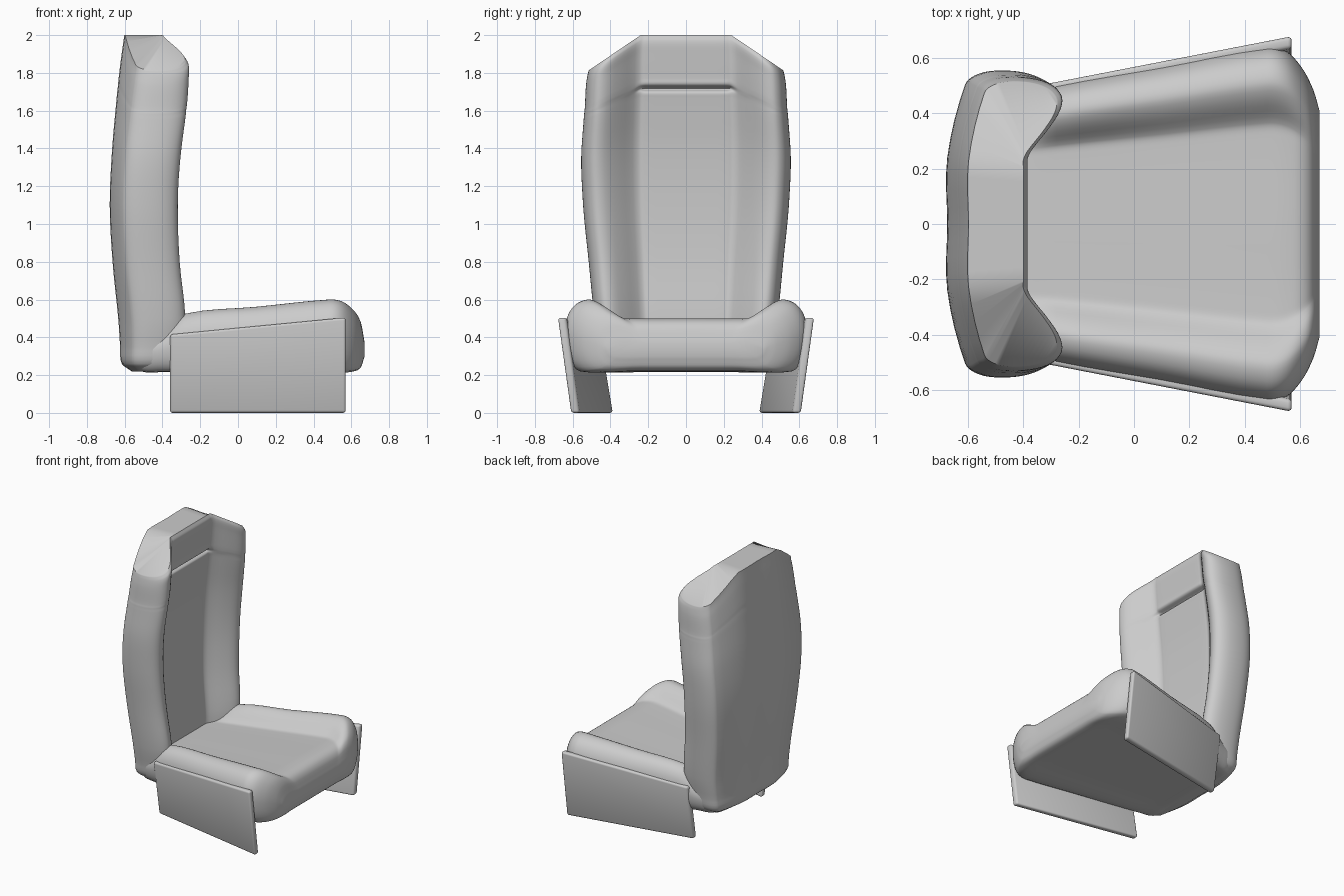
import bpy, bmesh, math
from mathutils import Vector

if "Cube" in bpy.data.objects:
    bpy.data.objects.remove(bpy.data.objects["Cube"])


def spline(ts, ps, t):
    """Smooth curve through points ps at parameters ts."""
    n = len(ts)
    i = max(j for j in range(n - 1) if j == 0 or ts[j] <= t)

    def tangent(j):
        a, b = max(j - 1, 0), min(j + 1, n - 1)
        return (ps[b] - ps[a]) / (ts[b] - ts[a])
    h = ts[i + 1] - ts[i]
    s = (t - ts[i]) / h
    return (ps[i] * (2*s**3 - 3*s**2 + 1) + tangent(i) * (h * (s**3 - 2*s**2 + s))
            + ps[i + 1] * (3*s**2 - 2*s**3) + tangent(i + 1) * (h * (s**3 - s**2)))


def subdivide(ts, k):
    out = [a + (b - a) * j / k for a, b in zip(ts, ts[1:]) for j in range(k)]
    return out + [ts[-1]]


def smooth_rows(rows, k):
    """Interpolate a table of section sizes keyed by its first column."""
    ts = [r[0] for r in rows]
    cols = list(zip(*rows))[1:]
    return [[t] + [spline(ts, c, t) for c in cols] for t in subdivide(ts, k)]


def smooth_half(points, k):
    ts = [0.0]
    for a, b in zip(points, points[1:]):
        ts.append(ts[-1] + max((b - a).length, 1e-4))
    return [spline(ts, points, t) for t in subdivide(ts, k)]


def loft(name, halves):
    """Skin half sections (centre to centre), mirrored across y = 0."""
    bm = bmesh.new()
    m = len(halves[0])
    n = 2 * m - 2
    rings = []
    for half in halves:
        full = half + [Vector((p.x, -p.y, p.z)) for p in half[-2:0:-1]]
        rings.append([bm.verts.new(p) for p in full])
    for a, b in zip(rings, rings[1:]):
        for i in range(n):
            bm.faces.new((a[i], a[(i + 1) % n], b[(i + 1) % n], b[i]))
    # end caps run as strips between the two sides of the section
    for r in (rings[0], rings[-1]):
        for i in range((m - 1) // 2):
            q = (i, i + 1, m - 2 - i, m - 1 - i)
            for ids in (q, [(n - j) % n for j in q]):
                vs = list(dict.fromkeys(r[j] for j in ids))
                if len(vs) > 2:
                    bm.faces.new(vs)
    return finish(name, bm)


def finish(name, bm, angle=45):
    bmesh.ops.recalc_face_normals(bm, faces=bm.faces)
    me = bpy.data.meshes.new(name)
    bm.to_mesh(me)
    bm.free()
    ob = bpy.data.objects.new(name, me)
    bpy.context.collection.objects.link(ob)
    bpy.ops.object.select_all(action='DESELECT')
    bpy.context.view_layer.objects.active = ob
    ob.select_set(True)
    bpy.ops.object.shade_smooth_by_angle(angle=math.radians(angle))
    return ob


# Backrest: z, half width, centre x, bolster x, back x, groove depth
back_rows = [
    (0.22, 0.38, -0.44, -0.40, -0.56, 0), (0.26, 0.44, -0.42, -0.33, -0.612, 0),
    (0.35, 0.46, -0.42, -0.30, -0.62, 0), (0.50, 0.485, -0.42, -0.28, -0.63, 0),
    (0.80, 0.515, -0.45, -0.31, -0.66, 0), (1.10, 0.545, -0.46, -0.32, -0.675, 0),
    (1.40, 0.555, -0.45, -0.305, -0.662, 0), (1.67, 0.542, -0.42, -0.277, -0.638, 0),
    (1.70, 0.54, -0.415, -0.275, -0.635, 0.005), (1.717, 0.539, -0.411, -0.273, -0.633, 0.035),
    (1.735, 0.537, -0.405, -0.271, -0.631, 0), (1.77, 0.535, -0.40, -0.268, -0.628, 0),
    (1.90, 0.53, -0.388, -0.262, -0.612, 0), (1.97, 0.522, -0.385, -0.262, -0.602, 0),
    (2.00, 0.515, -0.40, -0.28, -0.598, 0)]


def back_section(z, w, c, b, k, g):
    front = [(0, 0, 1), (0.40, 0, 1), (0.45, 0, 0.4), (0.51, 0.12, 0),
             (0.66, 0.62, 0), (0.78, 0.94, 0), (0.87, 1, 0)]
    rear = [(0.94, 0.08), (0.985, 0.25), (1, 0.5), (0.98, 0.70), (0.92, 0.82), (0.44, 1), (0, 1)]
    pts = [Vector((c + f * (b - c) - g * q, u * w, z)) for u, f, q in front]
    pts += [Vector((b + f * (k - b), u * w, z)) for u, f in rear]
    half = smooth_half(pts, 4)
    for p in half:      # top slopes down towards the shoulders
        drop = 0.19 * max(0, (p.y - 0.24) / 0.28)
        p.z -= drop * max(0, (z - 1.2) / 0.8)
    return half


loft("backrest", [back_section(*r) for r in smooth_rows(back_rows, 4)])

# Seat cushion: x, half width, centre z, bolster z, bottom z
seat_rows = [
    (-0.54, 0.40, 0.36, 0.38, 0.25), (-0.50, 0.44, 0.40, 0.42, 0.22),
    (-0.40, 0.47, 0.42, 0.445, 0.22), (-0.28, 0.50, 0.432, 0.525, 0.22),
    (0.10, 0.57, 0.465, 0.562, 0.22), (0.48, 0.642, 0.497, 0.60, 0.22),
    (0.55, 0.625, 0.50, 0.59, 0.22), (0.61, 0.56, 0.49, 0.545, 0.225),
    (0.65, 0.48, 0.45, 0.48, 0.245), (0.67, 0.41, 0.37, 0.375, 0.30)]


def seat_section(x, w, c, t, b):
    top = [(0, 0), (0.50, 0), (0.57, 0.08), (0.70, 0.75), (0.80, 1)]
    side = [(0.91, 0.93), (0.98, 0.75), (1, 0.5), (0.96, 0.17), (0.87, 0), (0.5, 0), (0, 0)]
    pts = [Vector((x, u * w, c + f * (t - c))) for u, f in top]
    pts += [Vector((x, u * w, b + f * (t - b))) for u, f in side]
    return smooth_half(pts, 4)


loft("seat_cushion", [seat_section(*r) for r in smooth_rows(seat_rows, 4)])

# Splayed side panels that carry the seat
outline = [(-0.36, 0.43, 0), (0.57, 0.61, 0), (0.57, 0.68, 0.505), (-0.36, 0.50, 0.415)]
for side, label in ((1, "left"), (-1, "right")):
    bm = bmesh.new()
    outer = [bm.verts.new((x, side * y, z)) for x, y, z in outline]
    inner = [bm.verts.new((x, side * (y - 0.045), z)) for x, y, z in outline]
    bm.faces.new(outer)
    bm.faces.new(inner[::-1])
    for i in range(4):
        j = (i + 1) % 4
        bm.faces.new((outer[i], inner[i], inner[j], outer[j]))
    bmesh.ops.bevel(bm, geom=bm.edges[:], offset=0.014, segments=3, profile=0.5, affect='EDGES')
    finish(label + "_side_panel", bm)
